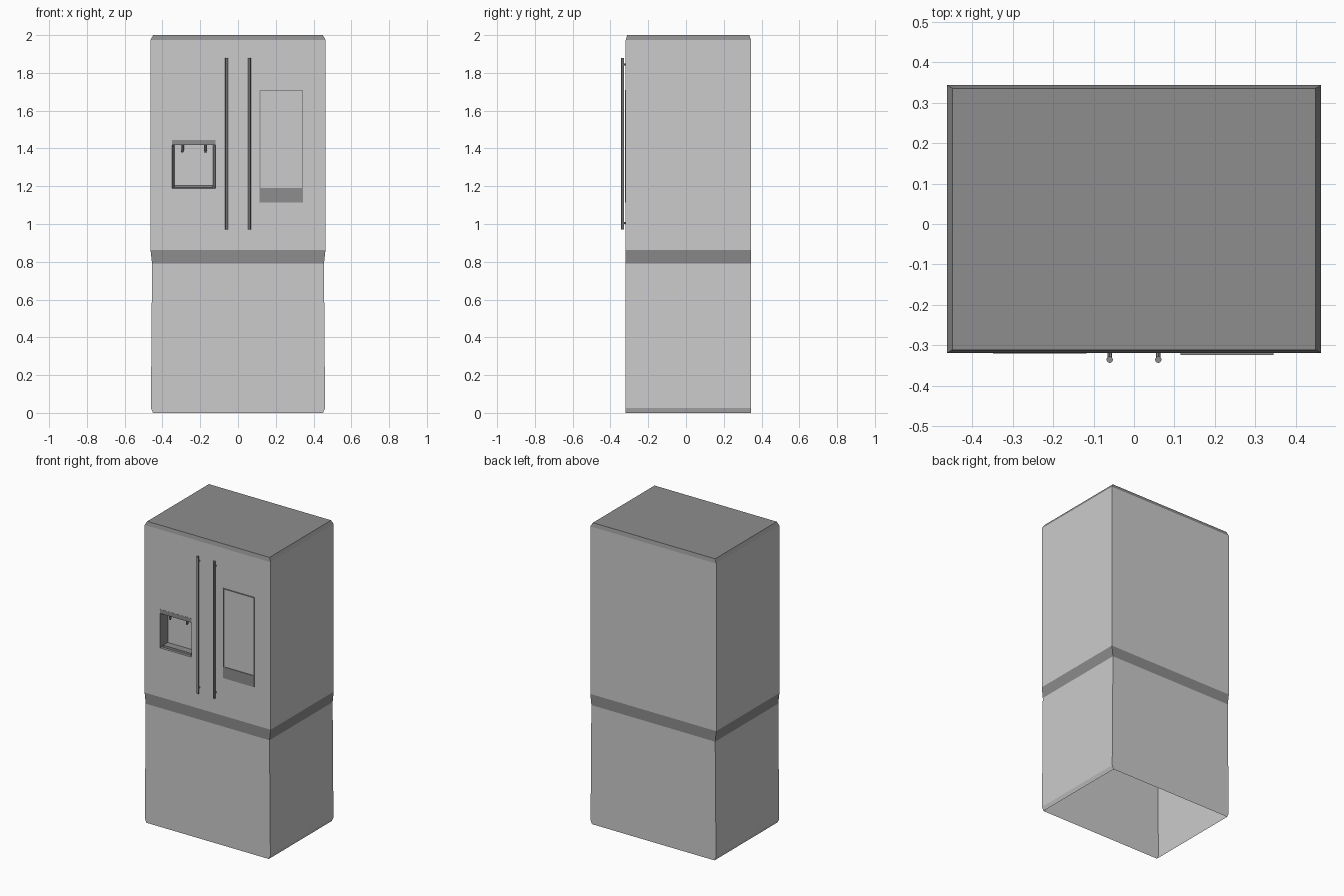
import bpy, bmesh
from mathutils import Matrix, Vector

if "Cube" in bpy.data.objects:
    bpy.data.objects.remove(bpy.data.objects["Cube"])

FRONT, BACK = -0.319, 0.3435


def material(name, v):
    m = bpy.data.materials.new(name)
    m.diffuse_color = (v, v, v, 1)
    m.use_nodes = True
    m.node_tree.nodes["Principled BSDF"].inputs["Base Color"].default_value = m.diffuse_color
    return m


LIGHT, MID, DARK = material("light", 0.8), material("mid", 0.55), material("dark", 0.27)


def finish(name, bm, mats):
    bmesh.ops.recalc_face_normals(bm, faces=bm.faces[:])
    me = bpy.data.meshes.new(name)
    bm.to_mesh(me)
    bm.free()
    for m in mats:
        me.materials.append(m)
    ob = bpy.data.objects.new(name, me)
    bpy.context.collection.objects.link(ob)
    return ob


def box(name, x0, x1, y0, y1, z0, z1, mat):
    bm = bmesh.new()
    bmesh.ops.create_cube(bm, size=1)
    for v in bm.verts:
        v.co = Vector(((x0 + x1) / 2 + v.co.x * (x1 - x0),
                       (y0 + y1) / 2 + v.co.y * (y1 - y0),
                       (z0 + z1) / 2 + v.co.z * (z1 - z0)))
    return finish(name, bm, [mat])


def add_rod(bm, a, b, r0, r1, sides):
    a, b = Vector(a), Vector(b)
    rot = (b - a).to_track_quat('Z', 'Y').to_matrix().to_4x4()
    bmesh.ops.create_cone(bm, cap_ends=True, segments=sides, radius1=r0, radius2=r1,
                          depth=(b - a).length, matrix=Matrix.Translation((a + b) / 2) @ rot)


# Cabinet: stacked rectangular sections (z, half width, inset in y, material of strip above)
SECTIONS = [(0, 0.45, 0, 0), (0.025, 0.461, 0, 0), (0.79, 0.455, 0, 1),
            (0.862, 0.463, 0, 0), (1.975, 0.463, 0, 1), (2.0, 0.449, 0.008, 1)]
bm = bmesh.new()
rings = [[bm.verts.new(c) for c in ((-w, FRONT + d, z), (w, FRONT + d, z),
                                    (w, BACK - d, z), (-w, BACK - d, z))]
         for z, w, d, _ in SECTIONS]
for lo, hi, sec in zip(rings, rings[1:], SECTIONS):
    for i in range(4):
        j = (i + 1) % 4
        bm.faces.new((lo[i], lo[j], hi[j], hi[i])).material_index = sec[3]
bm.faces.new(rings[-1]).material_index = 1
bm.faces.new(rings[0])
cabinet = finish("cabinet", bm, [LIGHT, DARK, MID])

# Dispenser niche cutter, tapering inwards
X0, X1, Z0, Z1 = -0.349, -0.118, 1.188, 1.418
bm = bmesh.new()
frames = []
for y, t in ((FRONT - 0.03, -0.006), (FRONT + 0.06, 0.014)):
    frames.append([bm.verts.new(c) for c in ((X0 + t, y, Z0 + t), (X1 - t, y, Z0 + t),
                                             (X1 - t, y, Z1), (X0 + t, y, Z1))])
for i in range(4):
    j = (i + 1) % 4
    bm.faces.new((frames[0][i], frames[0][j], frames[1][j], frames[1][i])).material_index = 1
for f in frames:
    bm.faces.new(f).material_index = 2
cutter = finish("niche_cutter", bm, [LIGHT, DARK, MID])
mod = cabinet.modifiers.new("niche", 'BOOLEAN')
mod.operation, mod.solver, mod.object = 'DIFFERENCE', 'EXACT', cutter
dg = bpy.context.evaluated_depsgraph_get()
cabinet.data = bpy.data.meshes.new_from_object(cabinet.evaluated_get(dg))
cabinet.modifiers.clear()
bpy.data.objects.remove(cutter)

# Open underside
bm = bmesh.new()
bm.from_mesh(cabinet.data)
under = [f for f in bm.faces if all(v.co.z < 0.001 for v in f.verts)]
bmesh.ops.delete(bm, geom=under, context='FACES_ONLY')
bm.to_mesh(cabinet.data)
bm.free()

# Dispenser control strip, drip tray lip and nozzles
box("dispenser_strip", X0, X1, FRONT - 0.001, FRONT + 0.003, Z1, 1.446, DARK)
box("drip_tray", X0 + 0.014, X1 - 0.014, FRONT + 0.012, FRONT + 0.06, Z0 + 0.004, Z0 + 0.018, DARK)
for i, x in enumerate((-0.295, -0.172)):
    bm = bmesh.new()
    add_rod(bm, (x, FRONT + 0.03, Z1 + 0.002), (x, FRONT + 0.03, 1.39), 0.008, 0.008, 8)
    add_rod(bm, (x, FRONT + 0.03, 1.39), (x, FRONT + 0.03, 1.378), 0.008, 0.004, 8)
    finish(f"dispenser_nozzle_{i + 1}", bm, [DARK])

# Display on the right door: rim, recessed screen and lower strip
A, B, C, D = 0.115, 0.345, 1.19, 1.71
Y = FRONT - 0.005
box("display_screen", A + 0.004, B - 0.004, FRONT - 0.001, FRONT + 0.003, C, D - 0.005, MID)
box("display_lower_strip", A, B, Y, FRONT + 0.002, 1.115, C, DARK)
box("display_rim_top", A, B, Y, FRONT + 0.002, D - 0.006, D, DARK)
for name, x in (("left", A), ("right", B - 0.005)):
    box(f"display_rim_{name}", x, x + 0.005, Y, FRONT + 0.002, C, D - 0.006, DARK)

# Door handles: vertical bar with two standoffs
for name, s in (("left", -1), ("right", 1)):
    x, y, r = s * 0.06, -0.3355, 0.008
    bm = bmesh.new()
    add_rod(bm, (x, y, 0.97), (x, y, 1.88), r, r, 12)
    for z in (1.005, 1.845):
        add_rod(bm, (x, y, z), (x, FRONT + 0.002, z), 0.006, 0.006, 8)
    ob = finish(f"{name}_door_handle", bm, [DARK])
    bpy.ops.object.select_all(action='DESELECT')
    bpy.context.view_layer.objects.active = ob
    ob.select_set(True)
    bpy.ops.object.shade_smooth_by_angle()
